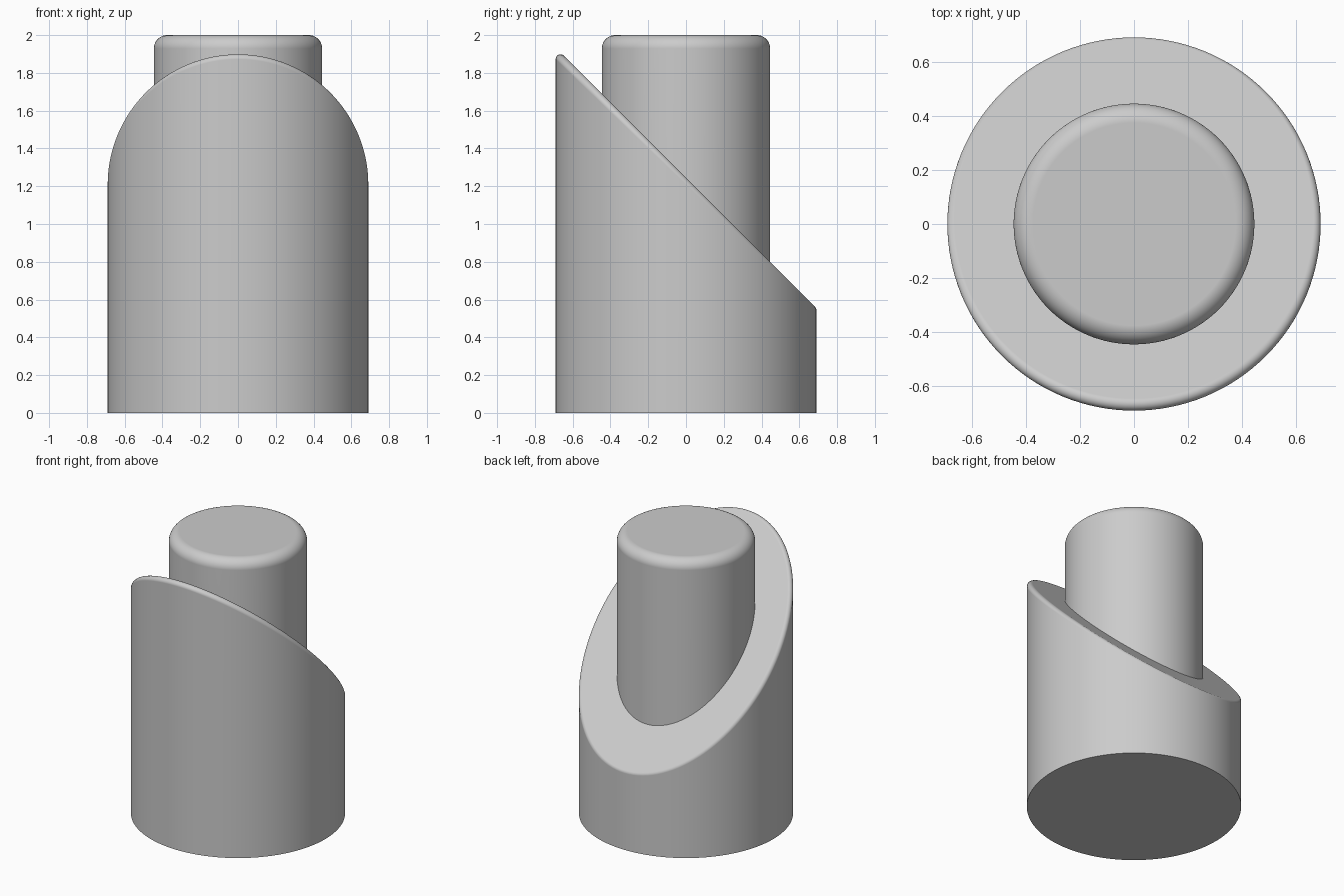
import bpy, bmesh
from math import cos, sin, pi, sqrt, radians
from mathutils import Vector

cube = bpy.data.objects.get("Cube")
if cube:
    bpy.data.objects.remove(cube, do_unlink=True)

SEGS = 128
BASE_R, POST_R, HEIGHT = 0.69, 0.445, 2.0
CUT_Z = 1.245            # height of the 45 degree cut on the axis
RIM, TOP_ROUND = 0.026, 0.07
STEPS = 12

grey = bpy.data.materials.new("plain grey")
grey.use_nodes = True
colour = (0.6, 0.6, 0.6, 1)
grey.diffuse_color = colour
grey.node_tree.nodes["Principled BSDF"].inputs["Base Color"].default_value = colour

angles = [2 * pi * i / SEGS for i in range(SEGS)]
slope = Vector((0, 1, 1)).normalized()


def level_ring(r, z):
    return [Vector((r * cos(a), r * sin(a), z)) for a in angles]


def sloped_ring(r, drop=0):
    return [Vector((r * cos(a), r * sin(a), CUT_Z - r * sin(a) - drop)) for a in angles]


# Base wall
rings = [level_ring(BASE_R, 0)]

# Rounded rim: an arc from the wall to the sloping shoulder
centres = sloped_ring(BASE_R - RIM, RIM * sqrt(2))
for k in range(STEPS + 1):
    ring = []
    for a, centre in zip(angles, centres):
        out = Vector((cos(a), sin(a), 0))
        turn = out.angle(slope)
        t = k / STEPS
        direction = (out * sin((1 - t) * turn) + slope * sin(t * turn)) / sin(turn)
        ring.append(centre + direction * RIM)
    rings.append(ring)

# Sloping shoulder meets the post
rings.append(sloped_ring(POST_R))

# Post with a rounded top edge
for k in range(STEPS + 1):
    t = k / STEPS * pi / 2
    rings.append(level_ring(POST_R - TOP_ROUND * (1 - cos(t)),
                            HEIGHT - TOP_ROUND * (1 - sin(t))))

# Skin the rings and close both ends
bm = bmesh.new()
loops = [[bm.verts.new(p) for p in ring] for ring in rings]
for low, high in zip(loops, loops[1:]):
    for i in range(SEGS):
        j = (i + 1) % SEGS
        bm.faces.new((low[i], low[j], high[j], high[i]))
bm.faces.new(loops[0][::-1])
bm.faces.new(loops[-1])

mesh = bpy.data.meshes.new("slanted_base_with_post")
bm.to_mesh(mesh)
bm.free()
mesh.materials.append(grey)
body = bpy.data.objects.new("slanted_base_with_post", mesh)
bpy.context.collection.objects.link(body)

# Smooth shading with crisp corners
bpy.ops.object.select_all(action='DESELECT')
body.select_set(True)
bpy.context.view_layer.objects.active = body
bpy.ops.object.shade_smooth_by_angle(angle=radians(30))
weighted = body.modifiers.new("even_shading", 'WEIGHTED_NORMAL')
weighted.keep_sharp = True
